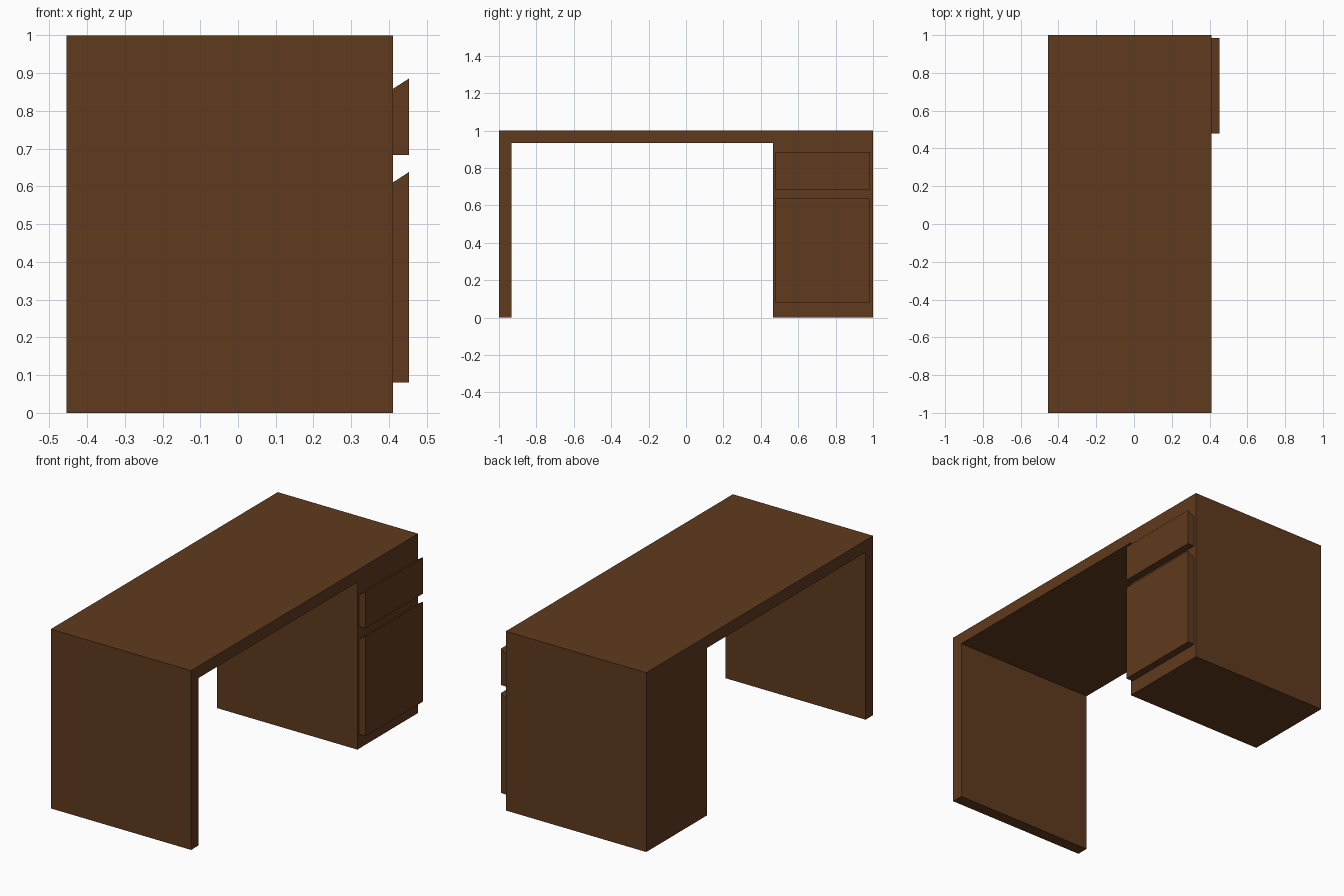
import bpy

if "Cube" in bpy.data.objects:
    bpy.data.objects.remove(bpy.data.objects["Cube"])

wood = bpy.data.materials.new("brown_wood")
wood.diffuse_color = (0.115, 0.043, 0.013, 1)
wood.use_nodes = True
wood.node_tree.nodes["Principled BSDF"].inputs["Base Color"].default_value = wood.diffuse_color

BACK, FRONT = -0.455, 0.411   # depth of the desk along x
FACE = 0.453                  # outer face of the drawer fronts
UNDER = 0.934                 # underside of the desktop


def extrude_y(name, profile, y0, y1):
    """Solid made from an (x, z) profile swept from y0 to y1."""
    n = len(profile)
    verts = [(x, y, z) for y in (y0, y1) for x, z in profile]
    faces = [tuple(range(n)), tuple(range(2 * n - 1, n - 1, -1))]
    faces += [(i, i + n, (i + 1) % n + n, (i + 1) % n) for i in range(n)]
    mesh = bpy.data.meshes.new(name)
    mesh.from_pydata(verts, [], faces)
    mesh.materials.append(wood)
    obj = bpy.data.objects.new(name, mesh)
    bpy.context.collection.objects.link(obj)
    return obj


def board(name, y0, y1, z0, z1):
    return extrude_y(name, [(BACK, z0), (FRONT, z0), (FRONT, z1), (BACK, z1)], y0, y1)


# Desktop, side panel and drawer cabinet
board("desktop", -1, 1, UNDER, 1)
board("side_panel", -1, -0.933, 0, UNDER)
board("drawer_cabinet", 0.465, 1, 0, UNDER)

# Drawer fronts with a sloped finger pull along the top
for name, z0, z1 in (("upper_drawer_front", 0.683, 0.886),
                     ("lower_drawer_front", 0.081, 0.638)):
    extrude_y(name, [(FRONT, z0), (FACE, z0), (FACE, z1), (FRONT, z1 - 0.027)],
              0.478, 0.985)
